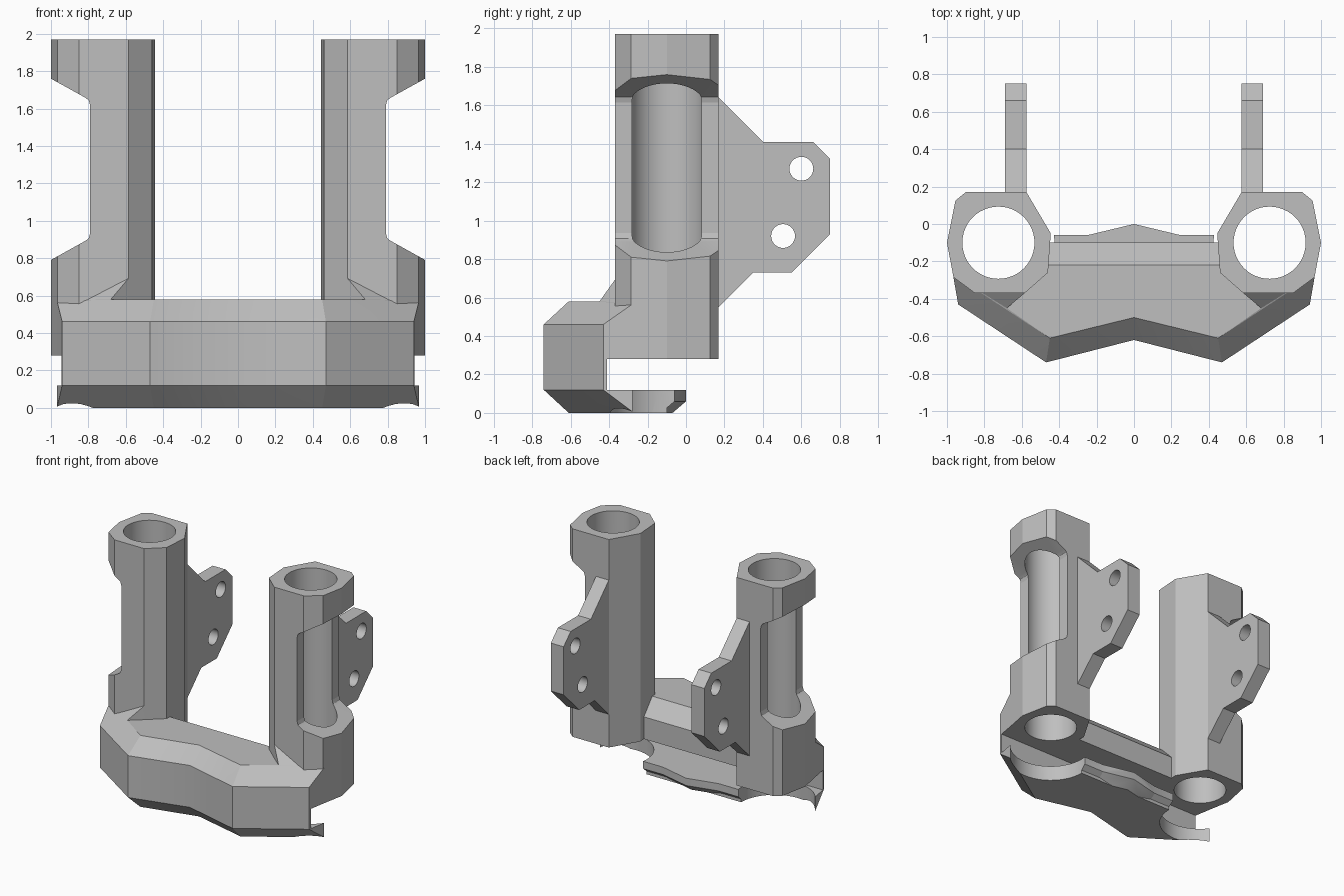
import bpy, bmesh, math

cube = bpy.data.objects.get("Cube")
if cube:
    bpy.data.objects.remove(cube, do_unlink=True)

metal = bpy.data.materials.new("grey metal")
metal.use_nodes = True
metal.diffuse_color = (0.52, 0.52, 0.52, 1)
metal.node_tree.nodes["Principled BSDF"].inputs["Base Color"].default_value = (0.52, 0.52, 0.52, 1)


def finish(name, bm):
    bmesh.ops.recalc_face_normals(bm, faces=bm.faces)
    mesh = bpy.data.meshes.new(name)
    bm.to_mesh(mesh)
    bm.free()
    obj = bpy.data.objects.new(name, mesh)
    obj.data.materials.append(metal)
    bpy.context.collection.objects.link(obj)
    return obj


def hull(name, points):
    """Convex block around the points."""
    bm = bmesh.new()
    for p in points:
        bm.verts.new(p)
    bmesh.ops.convex_hull(bm, input=bm.verts)
    loose = [v for v in bm.verts if not v.link_faces]
    bmesh.ops.delete(bm, geom=loose, context='VERTS')
    return finish(name, bm)


def prism(name, outline, axis, start, end):
    """Outline extruded along one axis; it keeps the other two in order."""
    def place(p, depth):
        co = list(p)
        co.insert("xyz".index(axis), depth)
        return co
    bm = bmesh.new()
    low = [bm.verts.new(place(p, start)) for p in outline]
    high = [bm.verts.new(place(p, end)) for p in outline]
    bm.faces.new(low)
    bm.faces.new(high)
    for i in range(len(low)):
        j = (i + 1) % len(low)
        bm.faces.new((low[i], low[j], high[j], high[i]))
    return finish(name, bm)


def circle(cx, cy, r, n=48):
    return [(cx + r * math.cos(2 * math.pi * i / n),
             cy + r * math.sin(2 * math.pi * i / n)) for i in range(n)]


def slope(x, y):
    """Point on the inclined chamfer of the outer front edge."""
    return (x, y, 0.46 + 0.945 * (0.835 * (y + 0.74) - 0.55 * (x - 0.47)))


# Faceted column, one side
column = prism("column", [(0.575, 0.17), (0.90, 0.17), (0.955, 0.125), (1.0, -0.10),
                          (0.965, -0.285), (0.85, -0.37), (0.585, -0.37),
                          (0.46, -0.26), (0.445, -0.05)], 'z', 0.28, 1.97)

# Outer relief that opens the bore
relief = prism("relief", [(1.1, 0.735), (0.815, 0.893), (0.798, 0.907), (0.79, 0.935),
                          (0.79, 1.615), (0.798, 1.643), (0.815, 1.657), (1.1, 1.815)],
               'y', -0.6, 0.4)

# Half of the bridge with chamfered front edges
front = [(0, -0.62), (0.47, -0.74), (0.94, -0.43), (0.968, -0.27)]
bridge = hull("bridge",
              [(x, y, z) for x, y in front[:3] for z in (0.12, 0.46)]
              + [(0, -0.50, 0), (0.45, -0.61, 0), (0.968, -0.27, 0)]
              + [(0, -0.50, 0.58), (0.45, -0.61, 0.58), slope(0.68, -0.45),
                 slope(0.968, -0.27)]
              + [(x, y, z) for x in (0, 0.6)
                 for y, z in ((-0.10, 0), (-0.10, 0.46), (-0.22, 0.58))])

# Sloping gusset that joins bridge and column
gusset = hull("gusset",
              [slope(0.585, -0.37), slope(0.68, -0.45), slope(0.85, -0.37),
               slope(0.92, -0.42), slope(0.70, -0.30)]
              + [(x, y, 0.40) for x, y in ((0.585, -0.37), (0.68, -0.45),
                                           (0.92, -0.42), (0.70, -0.30))])

# Lower lip behind the bridge, with a pointed middle
lip = hull("lip", [(x, y, z) for x in (0, 0.6)
                   for y, z in ((-0.3, 0), (-0.3, 0.2), (-0.06, 0.2),
                                (-0.06, 0.06), (-0.13, 0))])
lip_point = hull("lip_point",
                 [(x, y + s, z) for x, s in ((0, 0), (0.25, -0.06))
                  for y, z in ((0, 0.2), (0, 0.06), (-0.07, 0))]
                 + [(0, -0.3, 0), (0, -0.3, 0.2)])

# Rear mounting plate
plate = prism("mount_plate", [(0.13, 1.68), (0.40, 1.41), (0.66, 1.41), (0.75, 1.32),
                              (0.75, 0.93), (0.55, 0.73), (0.35, 0.73), (0.13, 0.51)],
              'x', 0.575, 0.69)

# Cutters: slot above the lip, round clearance, bore and bolt holes
slot = prism("slot", [(-0.41, 0.12), (0.5, 0.12), (0.5, 0.28), (-0.41, 0.28)], 'x', -0.5, 1.5)
clearance = prism("clearance", circle(0.725, -0.10, 0.30), 'z', -0.1, 0.2)
bore = prism("bore", circle(0.725, -0.10, 0.193), 'z', 0.2, 2.1)
bolt_upper = prism("bolt_upper", circle(0.60, 1.27, 0.062, 32), 'x', 0.5, 0.8)
bolt_lower = prism("bolt_lower", circle(0.505, 0.92, 0.062, 32), 'x', 0.5, 0.8)

# Assemble one half
joined = [bridge, gusset, lip, lip_point, plate]
cutters = [slot, clearance, bore, relief, bolt_upper, bolt_lower]
for tool in joined + cutters:
    tool.hide_render = True
    mod = column.modifiers.new(tool.name, 'BOOLEAN')
    mod.operation = 'UNION' if tool in joined else 'DIFFERENCE'
    mod.solver = 'EXACT'
    mod.object = tool
bpy.context.view_layer.update()
graph = bpy.context.evaluated_depsgraph_get()
half = bpy.data.meshes.new_from_object(column.evaluated_get(graph))

# Open the middle so the mirrored halves weld together
bm = bmesh.new()
bm.from_mesh(half)
middle = [f for f in bm.faces if all(abs(v.co.x) < 1e-4 for v in f.verts)]
bmesh.ops.delete(bm, geom=middle, context='FACES')
bm.to_mesh(half)
bm.free()
for tool in [column] + joined + cutters:
    bpy.data.objects.remove(tool, do_unlink=True)

brace = bpy.data.objects.new("fork_brace", half)
bpy.context.collection.objects.link(brace)
half.materials.clear()
half.materials.append(metal)
for poly in half.polygons:
    poly.material_index = 0
bpy.context.view_layer.objects.active = brace
brace.select_set(True)
bpy.ops.object.shade_smooth_by_angle(angle=math.radians(14))
mirror = brace.modifiers.new("mirror", 'MIRROR')
mirror.use_clip = True
